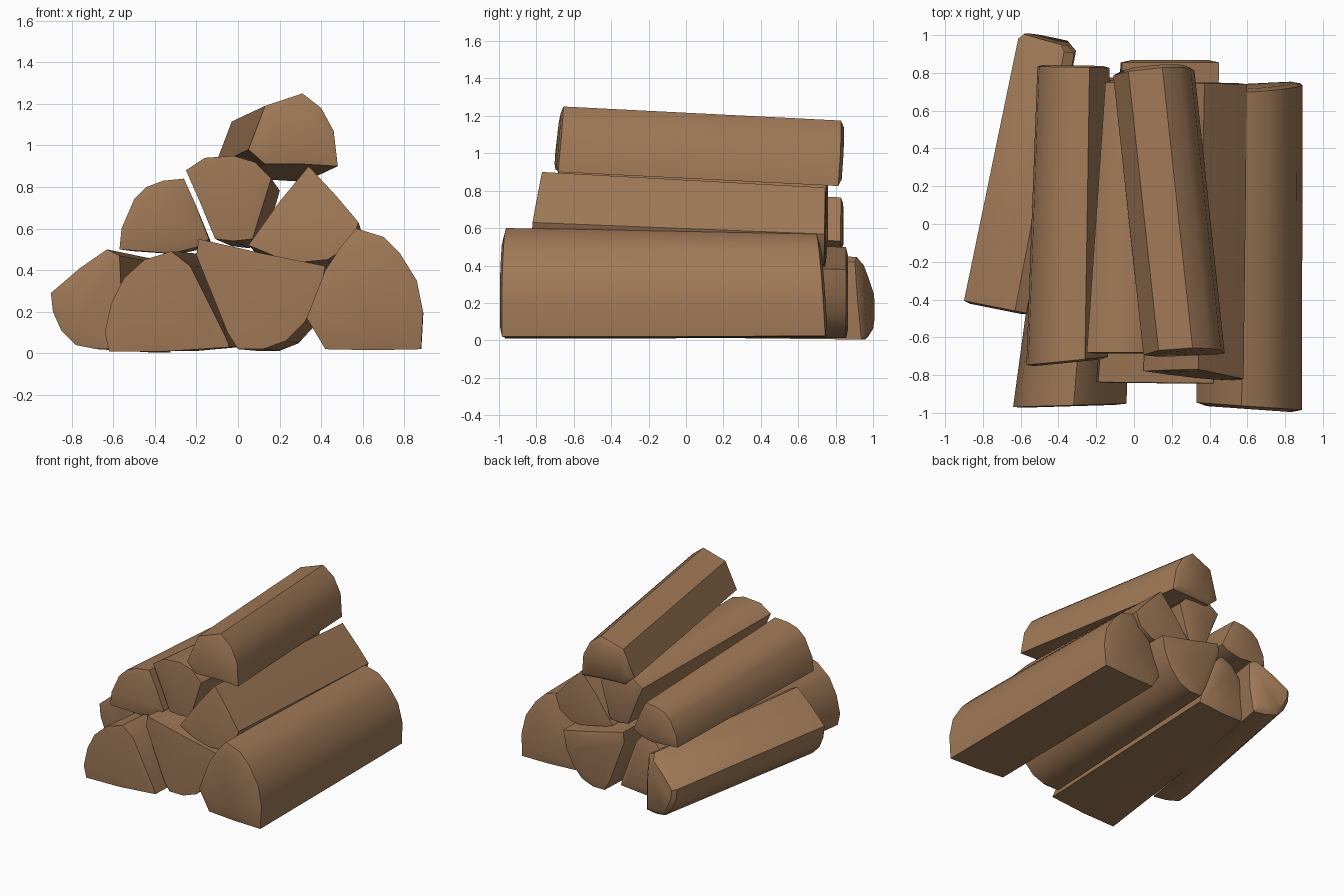
import bpy, bmesh, math
from mathutils import Vector

wood = bpy.data.materials.new("brown_wood")
wood.diffuse_color = (0.35, 0.19, 0.095, 1)


def log(name, section, front, back, shift, scale=(1, 1)):
    """Split log: front section in x,z swept to the back end.
    front/back = (y, slope over x, slope over z, cap bulge)."""
    n = len(section)
    cx = (min(p[0] for p in section) + max(p[0] for p in section)) / 2
    cz = (min(p[1] for p in section) + max(p[1] for p in section)) / 2
    bm = bmesh.new()

    def ring(end, t, inset, out):
        y, sx, sz, bulge = end
        vs = []
        for x, z in section:
            dx = (x - cx) * (1 + (scale[0] - 1) * t) * inset
            dz = (z - cz) * (1 + (scale[1] - 1) * t) * inset
            vs.append(bm.verts.new((cx + shift[0] * t + dx,
                                    y + sx * dx + sz * dz + out * bulge,
                                    cz + shift[1] * t + dz)))
        return vs

    rings = [ring(front, 0, 0.8, -1), ring(front, 0, 1, 0),
             ring(back, 1, 1, 0), ring(back, 1, 0.8, 1)]
    for a, b in zip(rings, rings[1:]):
        for i in range(n):
            j = (i + 1) % n
            bm.faces.new((a[i], a[j], b[j], b[i]))
    bm.faces.new(rings[0])
    bm.faces.new(rings[-1])
    bmesh.ops.recalc_face_normals(bm, faces=bm.faces)
    me = bpy.data.meshes.new(name)
    bm.to_mesh(me)
    bm.free()
    ob = bpy.data.objects.new(name, me)
    bpy.context.collection.objects.link(ob)
    me.materials.append(wood)
    bpy.context.view_layer.objects.active = ob
    ob.select_set(True)
    bpy.ops.object.shade_smooth_by_angle(angle=math.radians(38))
    ob.select_set(False)


# Bottom row
log("bottom_far_left_log",
    [(-.90, .29), (-.76, .41), (-.63, .50), (-.57, .47), (-.56, .25), (-.58, .02),
     (-.68, .02), (-.78, .04), (-.85, .11), (-.89, .20)],
    (-.44, -.2, 0, .01), (.95, -.22, -.08, .03), (.27, -.035), (.9, .92))
log("bottom_left_log",
    [(-.64, .10), (-.62, .01), (-.34, .01), (-.04, .03), (-.06, .08), (-.23, .42),
     (-.32, .49), (-.45, .45), (-.55, .36), (-.61, .24)],
    (-.96, .03, 0, .005), (.76, 0, 0, .015), (.15, -.005), (.72, .97))
log("bottom_middle_log",
    [(-.19, .55), (.12, .48), (.42, .42), (.39, .28), (.32, .15), (.23, .06), (.12, .02),
     (0, .02), (-.05, .10), (-.20, .47)],
    (-.84, -.01, 0, .003), (.855, 0, 0, .012), (.08, -.03), (.84, .92))
log("bottom_right_log",
    [(.57, .60), (.70, .56), (.78, .48), (.86, .35), (.89, .20), (.88, .02), (.65, .015),
     (.42, .02), (.33, .17), (.42, .40), (.50, .52)],
    (-.965, -.07, 0, .015), (.715, .05, -.06, .015), (.01, -.012), (.97, .95))

# Middle row
log("middle_left_log",
    [(-.57, .50), (-.56, .60), (-.50, .74), (-.44, .80), (-.36, .83), (-.26, .84),
     (-.21, .73), (-.14, .55), (-.20, .51), (-.32, .48)],
    (-.725, .1, 0, .01), (.83, -.02, 0, .01), (.035, -.04), (.89, .8))
log("middle_centre_log",
    [(-.25, .88), (-.16, .94), (-.02, .95), (.08, .92), (.16, .84), (.11, .68), (.07, .55),
     (-.02, .54), (-.11, .55), (-.18, .72)],
    (-.68, 0, 0, .005), (.75, 0, 0, .01), (.07, -.05), (.86, .92))
log("middle_right_log",
    [(.34, .90), (.47, .76), (.58, .63), (.54, .52), (.43, .45), (.32, .44), (.17, .47),
     (.05, .52), (.20, .73)],
    (-.79, -.1, .1, .005), (.745, -.02, 0, .005), (.035, -.065), (.94, .92))

# Top log
log("top_log",
    [(.05, .98), (.13, 1.19), (.22, 1.22), (.31, 1.25), (.40, 1.18), (.46, 1.07), (.48, .90),
     (.31, .91), (.13, .91)],
    (-.675, .04, .1, .01), (.81, .08, .08, .02), (-.16, -.075))
